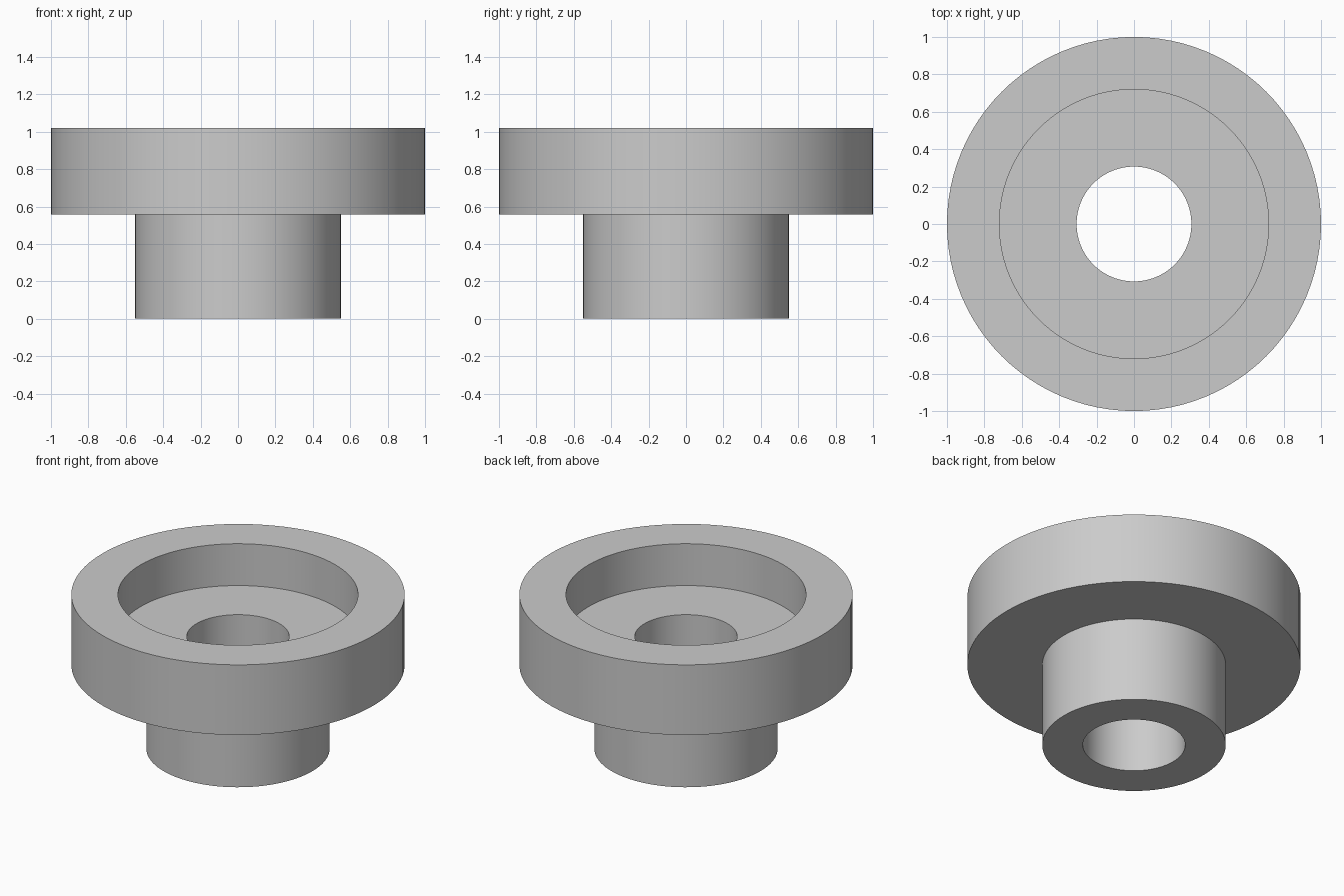
import bpy, bmesh, math

cube = bpy.data.objects.get("Cube")
if cube:
    bpy.data.objects.remove(cube, do_unlink=True)

# Plain grey material
grey = bpy.data.materials.new("plain grey")
grey.use_nodes = True
colour = (0.6, 0.6, 0.6, 1)
grey.diffuse_color = colour
grey.node_tree.nodes["Principled BSDF"].inputs["Base Color"].default_value = colour

# Main dimensions
SEGMENTS = 96
FLANGE_R, RECESS_R, HUB_R, BORE_R = 1.0, 0.72, 0.55, 0.307
TOP, FLOOR, SHOULDER = 1.02, 0.743, 0.556


def lathe(name, profile):
    """Spin a closed (radius, height) profile around z."""
    bm = bmesh.new()
    rings = []
    for r, z in profile:
        ring = bmesh.ops.create_circle(bm, segments=SEGMENTS, radius=r)["verts"]
        for v in ring:
            v.co.z = z
        rings.append(ring)
    for a, b in zip(rings, rings[1:] + rings[:1]):
        for i in range(SEGMENTS):
            j = (i + 1) % SEGMENTS
            bm.faces.new((a[i], a[j], b[j], b[i]))
    bmesh.ops.recalc_face_normals(bm, faces=bm.faces)
    mesh = bpy.data.meshes.new(name)
    bm.to_mesh(mesh)
    bm.free()
    mesh.materials.append(grey)
    obj = bpy.data.objects.new(name, mesh)
    bpy.context.collection.objects.link(obj)
    bpy.ops.object.select_all(action="DESELECT")
    obj.select_set(True)
    bpy.context.view_layer.objects.active = obj
    bpy.ops.object.shade_smooth_by_angle(angle=math.radians(30))
    return obj


# Flanged bushing: hub, wide flange, round recess and through bore
lathe("flanged_bushing", [
    (BORE_R, 0), (HUB_R, 0), (HUB_R, SHOULDER), (FLANGE_R, SHOULDER),
    (FLANGE_R, TOP), (RECESS_R, TOP), (RECESS_R, FLOOR), (BORE_R, FLOOR),
])
